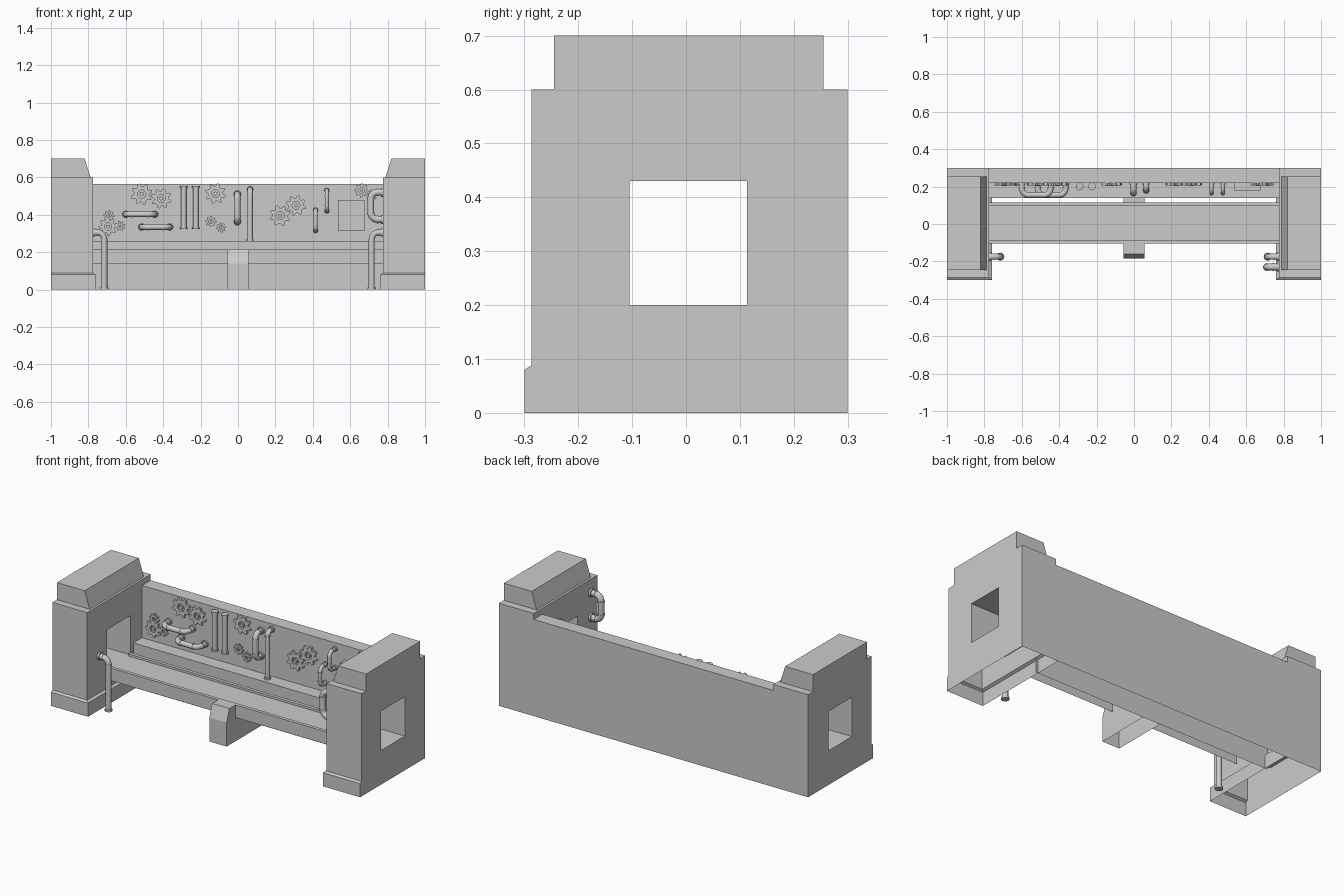
import bpy, bmesh
from math import sin, cos, pi
from mathutils import Vector

if "Cube" in bpy.data.objects:
    bpy.data.objects.remove(bpy.data.objects["Cube"])


def finish(bm, name, smooth=False):
    bmesh.ops.recalc_face_normals(bm, faces=bm.faces)
    me = bpy.data.meshes.new(name)
    bm.to_mesh(me)
    bm.free()
    ob = bpy.data.objects.new(name, me)
    bpy.context.collection.objects.link(ob)
    if smooth:
        bpy.ops.object.select_all(action='DESELECT')
        ob.select_set(True)
        bpy.context.view_layer.objects.active = ob
        bpy.ops.object.shade_smooth_by_angle(angle=0.6)
    return ob


def loft(name, rings):
    """Stack of closed rings, capped at both ends."""
    bm = bmesh.new()
    vs = [[bm.verts.new(p) for p in r] for r in rings]
    for a, b in zip(vs, vs[1:]):
        for i in range(len(a)):
            j = (i + 1) % len(a)
            bm.faces.new((a[i], a[j], b[j], b[i]))
    bm.faces.new(vs[0])
    bm.faces.new(vs[-1])
    return finish(bm, name)


def rect(x0, x1, y0, y1, z):
    return [(x0, y0, z), (x1, y0, z), (x1, y1, z), (x0, y1, z)]


def box(name, x0, x1, y0, y1, z0, z1):
    return loft(name, [rect(x0, x1, y0, y1, z0), rect(x0, x1, y0, y1, z1)])


def strip(name, prof, x, caps=False):
    """Open y-z profile swept along x; the underside stays open."""
    bm = bmesh.new()
    a = [bm.verts.new((-x, y, z)) for y, z in prof]
    b = [bm.verts.new((x, y, z)) for y, z in prof]
    for i in range(len(prof) - 1):
        bm.faces.new((a[i], a[i + 1], b[i + 1], b[i]))
    if caps:
        bm.faces.new(a)
        bm.faces.new(b)
    return finish(bm, name)


def tower(name, s):
    stack = [(.76, -.3, .3, 0), (.76, -.3, .3, .08), (.775, -.287, .3, .088),
             (.775, -.287, .3, .6), (.788, -.245, .255, .6), (.82, -.245, .255, .7)]
    ob = loft(name, [rect(s * x, s, y0, y1, z) for x, y0, y1, z in stack])
    cut = box('window_cutter', .7, 1.1, -.105, .113, .2, .43)
    if s < 0:
        cut.location.x = -1.8
    md = ob.modifiers.new('window', 'BOOLEAN')
    md.object, md.operation, md.solver = cut, 'DIFFERENCE', 'EXACT'
    bpy.context.view_layer.objects.active = ob
    bpy.ops.object.modifier_apply(modifier='window')
    bpy.data.objects.remove(cut)
    # hollow underside
    bm = bmesh.new()
    bm.from_mesh(ob.data)
    low = [f for f in bm.faces if all(v.co.z < 1e-4 for v in f.verts)]
    bmesh.ops.delete(bm, geom=low, context='FACES')
    bm.to_mesh(ob.data)
    bm.free()


def add_tube(bm, pts, r, n=12):
    """Round tube through planar path points, closed at both ends."""
    pts = [Vector(p) for p in pts]
    d0 = (pts[1] - pts[0]).normalized()
    other = next((e for e in ((q - p).normalized() for p, q in zip(pts, pts[1:]))
                  if d0.cross(e).length > .01), Vector((d0.y, d0.z, d0.x)))
    side = d0.cross(other).normalized()
    rings = []
    for i, p in enumerate(pts):
        t = (pts[min(i + 1, len(pts) - 1)] - pts[max(i - 1, 0)]).normalized()
        u = side.cross(t).normalized()
        rings.append([bm.verts.new(p + r * (cos(2 * pi * k / n) * side + sin(2 * pi * k / n) * u))
                      for k in range(n)])
    for a, b in zip(rings, rings[1:]):
        for k in range(n):
            j = (k + 1) % n
            bm.faces.new((a[k], a[j], b[j], b[k]))
    bm.faces.new(rings[0])
    bm.faces.new(rings[-1])


def pipe(name, corners, r, bend=.035):
    """Pipe with rounded elbows, joint collars and end flanges."""
    c = [Vector(p) for p in corners]
    bm = bmesh.new()
    path = [c[0]]
    for i in range(1, len(c) - 1):
        a, b = (c[i - 1] - c[i]).normalized(), (c[i + 1] - c[i]).normalized()
        centre = c[i] + bend * (a + b)
        for k in range(6):
            t = k / 5 * pi / 2
            path.append(centre - bend * (b * cos(t) + a * sin(t)))
        for d in (a, b):
            m = c[i] + bend * d
            add_tube(bm, [m - d * .004, m + d * .004], r * 1.15)
    path.append(c[-1])
    add_tube(bm, path, r)
    for e, f in ((c[0], c[1]), (c[-1], c[-2])):
        d = (f - e).normalized()
        add_tube(bm, [e, e + d * .01], r * 1.35)
    finish(bm, name, True)


def gear(name, x, z, r, phase=0.0, teeth=8):
    bm = bmesh.new()
    n = teeth * 4
    loops = []
    for y in (.22, .206):
        for hole in (False, True):
            loop = []
            for i in range(n):
                rad = r * .38 if hole else (r if i % 4 in (1, 2) else r * .72)
                a = 2 * pi * i / n + phase
                loop.append(bm.verts.new((x + rad * cos(a), y, z + rad * sin(a))))
            loops.append(loop)
    for p, q in ((0, 2), (2, 3), (3, 1)):
        for i in range(n):
            j = (i + 1) % n
            bm.faces.new((loops[p][i], loops[p][j], loops[q][j], loops[q][i]))
    add_tube(bm, [(x, .22, z), (x, .203, z)], r * .2, 8)
    finish(bm, name)


# main masses
tower('left_tower', -1)
tower('right_tower', 1)
strip('back_wall', [(.14, 0), (.14, .26), (.22, .26), (.22, .565), (.3, .565), (.3, 0)], .775)
strip('conveyor', [(-.105, .14), (-.105, .213), (-.085, .213), (-.085, .2),
                   (.095, .2), (.095, .213), (.115, .213), (.115, .14)], .776)
strip('centre_support', [(-.185, 0), (-.185, .14), (-.16, .213), (-.105, .213),
                         (-.105, .195), (.14, .195), (.14, 0)], .056, True)

# wall gears
for i, (x, z, r) in enumerate([(-.515, .51, .058), (-.41, .487, .055), (-.69, .395, .03),
                               (-.695, .337, .05), (-.63, .34, .028), (-.12, .513, .055),
                               (-.145, .364, .03), (-.09, .332, .027), (.225, .395, .057),
                               (.31, .45, .055), (.66, .53, .038), (.715, .505, .03)]):
    gear(f'gear_{i}', x, z, r, i * .2)

# upright wall pipes
for x in (-.29, -.225):
    pipe('upright_pipe', [(x, .2, .323), (x, .2, .553)], .015)
pipe('ledge_pipe', [(.065, .22, .535), (.065, .18, .535), (.065, .18, .26)], .014, .025)

# looped wall pipes
for x0, x1, z in ((-.6, -.445, .402), (-.515, -.365, .334)):
    pipe('horizontal_loop', [(x0, .22, z), (x0, .155, z), (x1, .155, z), (x1, .22, z)], .015)
for x, z0, z1, r in ((-.003, .362, .51, .016), (.415, .315, .425, .011), (.475, .42, .53, .011)):
    pipe('vertical_loop', [(x, .22, z0), (x, .165, z0), (x, .165, z1), (x, .22, z1)], r, .03)

# control panel with recessed front
loft('wall_panel', [[(x, y, z) for x, z in ((.605 - w, .397 - h), (.605 + w, .397 - h),
                                            (.605 + w, .397 + h), (.605 - w, .397 + h))]
                    for y, w, h in ((.22, .07, .083), (.18, .07, .083),
                                    (.18, .062, .075), (.186, .062, .075))])

# tower pipes
for s in (-1, 1):
    pipe('floor_pipe', [(s * .775, -.175, .305), (s * .715, -.175, .305), (s * .715, -.175, 0)], .016)
pipe('tower_loop', [(.775, -.23, .375), (.71, -.23, .375), (.71, -.23, .52), (.775, -.23, .52)], .018)
